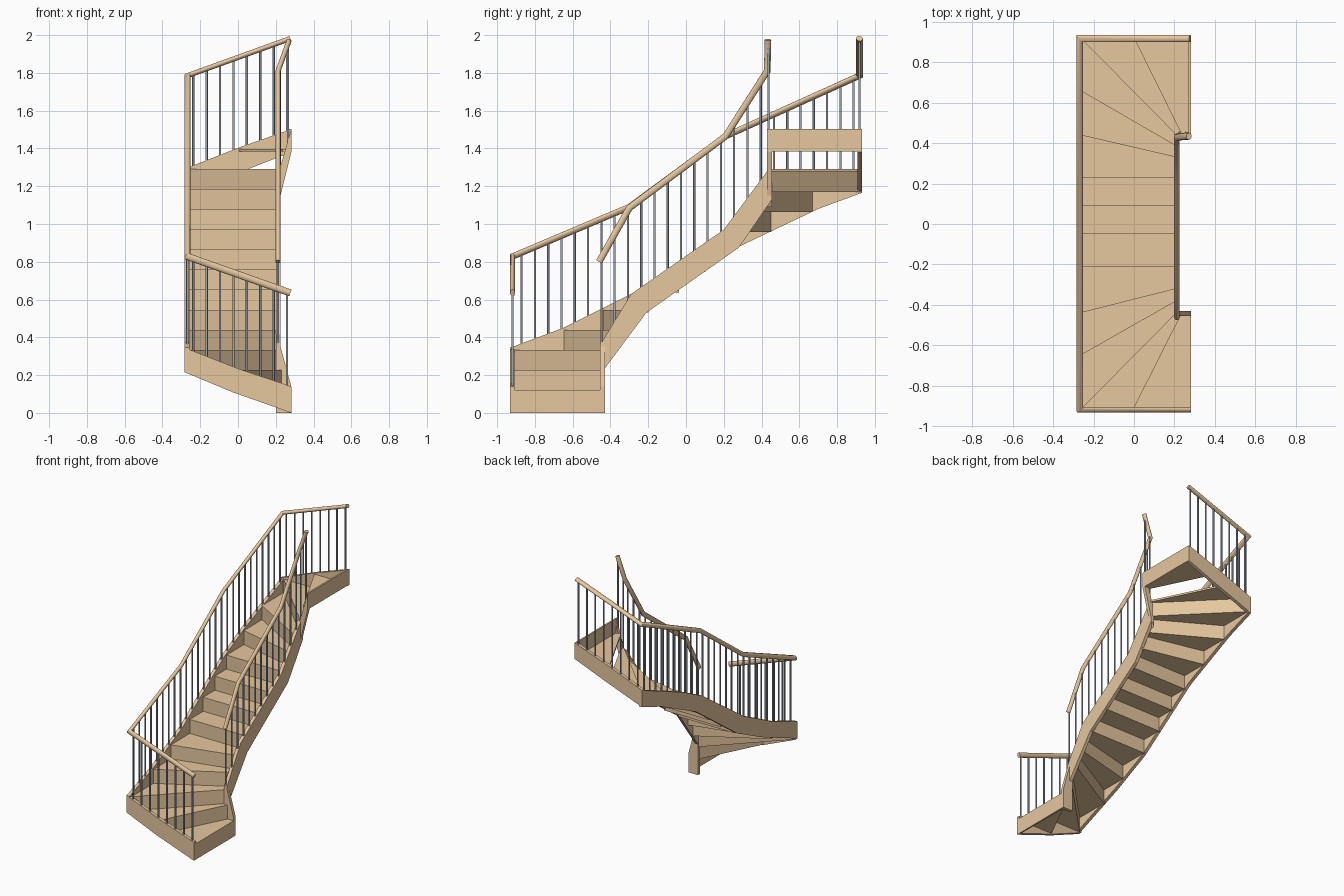
import bpy, bmesh, math
from mathutils import Vector as V

if "Cube" in bpy.data.objects:
    bpy.data.objects.remove(bpy.data.objects["Cube"])


def material(name, rgb):
    m = bpy.data.materials.new(name)
    m.diffuse_color = (*rgb, 1)
    m.use_nodes = True
    m.node_tree.nodes["Principled BSDF"].inputs["Base Color"].default_value = m.diffuse_color
    return m


WOOD = material("light wood", (0.79, 0.57, 0.345))
METAL = material("grey steel", (0.36, 0.40, 0.45))


def finish(name, bm, mat, smooth=False):
    bmesh.ops.recalc_face_normals(bm, faces=bm.faces)
    me = bpy.data.meshes.new(name)
    bm.to_mesh(me)
    bm.free()
    me.materials.append(mat)
    ob = bpy.data.objects.new(name, me)
    bpy.context.collection.objects.link(ob)
    if smooth:
        bpy.ops.object.select_all(action='DESELECT')
        ob.select_set(True)
        bpy.context.view_layer.objects.active = ob
        bpy.ops.object.shade_smooth_by_angle(angle=math.radians(40))
    return ob


def prism(bm, pts, offset):
    """Flat outline pushed along an offset vector."""
    face = bm.faces.new([bm.verts.new(p) for p in pts])
    r = bmesh.ops.extrude_face_region(bm, geom=[face], use_keep_orig=True)
    verts = [e for e in r["geom"] if isinstance(e, bmesh.types.BMVert)]
    bmesh.ops.translate(bm, vec=V(offset), verts=verts)


def tube(bm, path, wide, tall, sides):
    """Oval bar along a path with mitred corners."""
    path = [V(p) for p in path]
    dirs = [(b - a).normalized() for a, b in zip(path, path[1:])]
    u = dirs[0].cross(V((0, 0, 1)))
    u = u.normalized() if u.length > 1e-4 else V((1, 0, 0))
    w = dirs[0].cross(u)
    ring = [path[0] + wide * u * math.cos(t) + tall * w * math.sin(t)
            for t in (2 * math.pi * i / sides for i in range(sides))]
    rings = [ring]
    for i in range(1, len(path)):
        d = dirs[i - 1]
        n = d if i == len(path) - 1 else (d + dirs[i]).normalized()
        ring = [p + d * ((path[i] - p).dot(n) / d.dot(n)) for p in ring]
        rings.append(ring)
    vs = [[bm.verts.new(p) for p in r] for r in rings]
    for a, b in zip(vs, vs[1:]):
        for i in range(sides):
            j = (i + 1) % sides
            bm.faces.new((a[i], a[j], b[j], b[i]))
    bm.faces.new(vs[0])
    bm.faces.new(vs[-1])


def height(line, s):
    """Height of a (position, z) line at position s."""
    line = sorted(line)
    for (a, za), (b, zb) in zip(line, line[1:]):
        if s <= b:
            break
    return za + (zb - za) * (s - a) / (b - a)


# treads and risers: each step line runs from the outer to the inner stringer
H = .1064
X, Y = .282, .932
outer = [(X, -.92), (-.005, -.92), (-.265, -.92), (-.265, -.65), (-.265, -.44),
         (-.265, -.21), (-.265, -.05), (-.265, .09), (-.265, .23), (-.265, .44),
         (-.265, .66), (-.265, .92), (0, .92), (X, .92)]
inner = [(X, -.44), (.235, -.445), (.21, -.44), (.21, -.38), (.21, -.32),
         (.21, -.21), (.21, -.05), (.21, .09), (.21, .23), (.21, .33),
         (.21, .385), (.21, .44), (.235, .445), (X, .44)]

bm = bmesh.new()
for k in range(1, 14):
    quad = (outer[k - 1], outer[k], inner[k], inner[k - 1])
    prism(bm, [(x, y, k * H) for x, y in quad], (0, 0, .014))
finish("treads", bm, WOOD)

bm = bmesh.new()
for k in range(14):
    if k == 12:          # the step below the top one is open
        continue
    o, i = V((*outer[k], k * H)), V((*inner[k], k * H))
    d = (i - o).normalized()
    n = V((-d.y, d.x, 0)) * (-.012 if k == 13 else .012)
    up = V((0, 0, H + (.014 if k in (0, 13) else 0)))
    prism(bm, [o, i, i + up, o + up], n)
finish("risers", bm, WOOD)

# outer stringer, in three runs
front_top = [(X, .14), (0, .235), (-X, .345)]
front_low = [(X, 0), (-.03, .11), (-X, .215)]
side_top = [(-Y, .345), (-.65, .45), (-.29, .63), (.2, .97), (.44, 1.09), (Y, 1.292)]
side_low = [(-Y, .215), (-.5, .39), (-.21, .53), (.28, .88), (.7, 1.08), (Y, 1.165)]
back_top = [(-X, 1.292), (0, 1.403), (X, 1.502)]
back_low = [(-X, 1.165), (.04, 1.285), (X, 1.38)]
T = .025
bm = bmesh.new()
prism(bm, [(x, -Y, z) for x, z in front_top + front_low[::-1]], (0, T, 0))
prism(bm, [(-X, y, z) for y, z in side_top + side_low[::-1]], (T, 0, 0))
prism(bm, [(x, Y, z) for x, z in back_top + back_low[::-1]], (0, -T, 0))
finish("outer_stringer", bm, WOOD)

# inner stringer with a short return at each end
in_top = [(-.455, .36), (-.29, .63), (.2, .97), (.43, 1.28), (.455, 1.29)]
in_low = [(-.455, 0), (-.43, 0), (-.43, .235), (-.21, .53), (.28, .875), (.455, 1.13)]
bm = bmesh.new()
prism(bm, [(.2, y, z) for y, z in in_top + in_low[::-1]], (T, 0, 0))
prism(bm, [(.2, -.455, 0), (X, -.455, 0), (X, -.455, .14), (.22, -.455, .37),
           (.2, -.455, .37)], (0, T, 0))
prism(bm, [(.2, .43, 1.09), (.22, .43, 1.13), (X, .43, 1.38), (X, .43, 1.502),
           (.22, .43, 1.29), (.2, .43, 1.27)], (0, T, 0))
finish("inner_stringer", bm, WOOD)

# handrails
rail_front = [(.277, .635), (-.268, .828)]
rail_side = [(-.918, .828), (-.3, 1.09), (.21, 1.465), (.918, 1.785)]
rail_back = [(-.268, 1.785), (.277, 1.982)]
rail_in = [(-.46, .80), (-.3, 1.085), (.21, 1.465), (.43, 1.81)]
bm = bmesh.new()
tube(bm, [(.277, -.918, .635)] + [(-.268, y, z) for y, z in rail_side]
     + [(.277, .918, 1.982)], .0135, .0185, 16)
finish("outer_handrail", bm, WOOD, True)
bm = bmesh.new()
tube(bm, [(.212, y, z) for y, z in rail_in] + [(.272, .434, 1.975)], .0135, .0175, 16)
finish("inner_handrail", bm, WOOD, True)

# balusters
R = .006


def baluster(bm, x, y, z0, z1):
    tube(bm, [(x, y, z0 - .01), (x, y, z1)], R, R, 10)


bm = bmesh.new()
for i in range(8):
    x = -.237 + .071 * i
    baluster(bm, x, -.918, height(front_top, x), height(rail_front, x))
    baluster(bm, x, .918, height(back_top, x), height(rail_back, x))
for i in range(26):
    y = -.87 + .0703 * i
    baluster(bm, -.268, y, height(side_top, y), height(rail_side, y))
finish("outer_balusters", bm, METAL, True)

bm = bmesh.new()
for i in range(6, 19):
    y = -.87 + .0703 * i
    baluster(bm, .212, y, height(in_top, y), height(rail_in, y))
baluster(bm, .222, .436, 1.29, 1.83)
baluster(bm, .265, .436, 1.44, 1.95)
finish("inner_balusters", bm, METAL, True)
